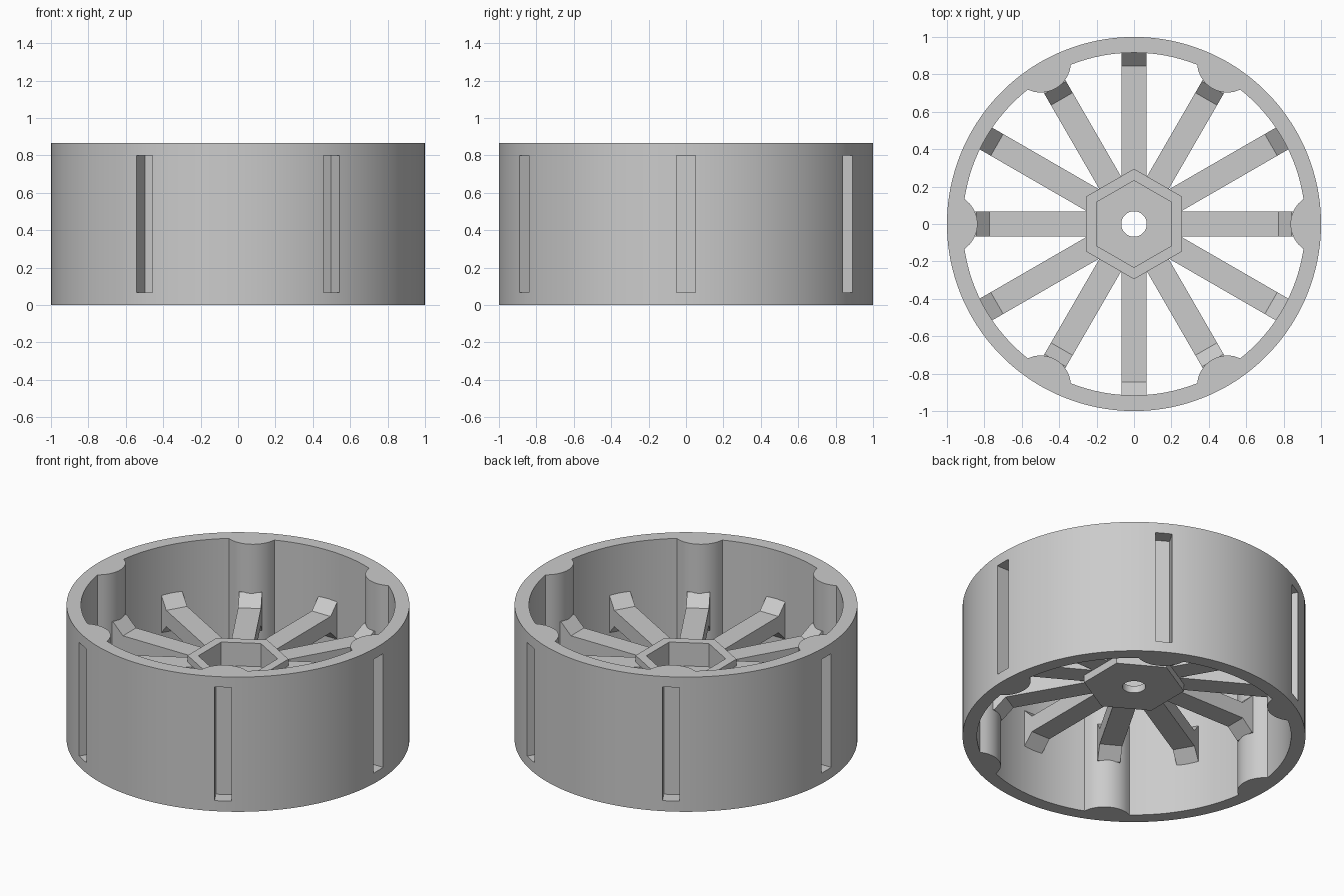
import bpy, bmesh, math
from mathutils import Matrix, Vector

if "Cube" in bpy.data.objects:
    bpy.data.objects.remove(bpy.data.objects["Cube"])

H = 0.867            # rim height
MID = H / 2
R_IN = 0.916         # inner radius of the rim
BUMP = 0.163         # radius of the inner bosses

grey = bpy.data.materials.new("grey plastic")
grey.diffuse_color = (0.6, 0.6, 0.6, 1)
grey.use_nodes = True
grey.node_tree.nodes["Principled BSDF"].inputs["Base Color"].default_value = grey.diffuse_color


def finish(name, bm):
    bmesh.ops.recalc_face_normals(bm, faces=bm.faces)
    me = bpy.data.meshes.new(name)
    bm.to_mesh(me)
    bm.free()
    me.materials.append(grey)
    ob = bpy.data.objects.new(name, me)
    bpy.context.collection.objects.link(ob)
    return ob


def prism(name, pts, a, b, matrix=Matrix()):
    """Extrude a 2D outline from height a to height b."""
    bm = bmesh.new()
    lo = [bm.verts.new(matrix @ Vector((x, y, a))) for x, y in pts]
    hi = [bm.verts.new(matrix @ Vector((x, y, b))) for x, y in pts]
    bm.faces.new(lo)
    bm.faces.new(hi)
    n = len(pts)
    for i in range(n):
        j = (i + 1) % n
        bm.faces.new((lo[i], lo[j], hi[j], hi[i]))
    return finish(name, bm)


def polygon(n, r, start=0.0):
    return [(r * math.cos(start + 2 * math.pi * i / n),
             r * math.sin(start + 2 * math.pi * i / n)) for i in range(n)]


def cut(ob, cutter):
    m = ob.modifiers.new("cut", 'BOOLEAN')
    m.operation = 'DIFFERENCE'
    m.solver = 'EXACT'
    m.object = cutter
    bpy.context.view_layer.objects.active = ob
    bpy.ops.object.modifier_apply(modifier=m.name)
    bpy.data.objects.remove(cutter)


def smooth(ob):
    bpy.ops.object.select_all(action='DESELECT')
    ob.select_set(True)
    bpy.context.view_layer.objects.active = ob
    bpy.ops.object.shade_smooth_by_angle(angle=math.radians(25))


# Rim: outer circle, inner circle with six rounded bosses
corner = math.acos((1 + R_IN ** 2 - BUMP ** 2) / (2 * R_IN))
gap = math.pi / 3 - 2 * corner
samples = []
for k in range(6):
    base = k * math.pi / 3
    for i in range(14):
        t = -corner + 2 * corner * i / 14
        samples.append((base + t, math.cos(t) - math.sqrt(BUMP ** 2 - math.sin(t) ** 2)))
    for i in range(16):
        samples.append((base + corner + gap * i / 16, R_IN))

bm = bmesh.new()
loops = []
for t, r in samples:
    c, s = math.cos(t), math.sin(t)
    loops.append([bm.verts.new((q * c, q * s, z))
                  for q, z in ((1, 0), (1, H), (r, H), (r, 0))])
for i, a in enumerate(loops):
    b = loops[(i + 1) % len(loops)]
    for j in range(4):
        k = (j + 1) % 4
        bm.faces.new((a[j], b[j], b[k], a[k]))
rim = finish("rim", bm)

# Tall slots sunk into the outside of the rim behind each boss
for k in range(6):
    slot = prism("slot_cutter", [(0.91, -0.05), (1.1, -0.05), (1.1, 0.05), (0.91, 0.05)],
                 0.068, 0.80, Matrix.Rotation(k * math.pi / 3, 4, 'Z'))
    cut(rim, slot)
smooth(rim)

# Hexagonal hub with a hexagonal pocket and a round axle hole
hub = prism("hub", polygon(6, 0.295, math.pi / 6), MID - 0.1, MID + 0.095)
cut(hub, prism("pocket_cutter", polygon(6, 0.232, math.pi / 6), MID - 0.055, 1))
cut(hub, prism("axle_cutter", polygon(48, 0.068), 0, 1))
smooth(hub)

# Twelve spokes flaring up and down where they meet the rim
T, F = 0.052, 0.07
for k in range(12):
    tip = 0.842 if k % 2 == 0 else R_IN
    top = [(0.235, T), (tip - F, T), (tip, T + F), (tip + 0.02, T + F)]
    outline = top + [(r, -z) for r, z in reversed(top)]
    turn = Matrix.Rotation(k * math.pi / 6, 4, 'Z')
    stand = Matrix.Translation((0, 0, MID)) @ Matrix.Rotation(math.pi / 2, 4, 'X')
    prism(f"spoke_{k + 1}", outline, -0.067, 0.067, turn @ stand)
